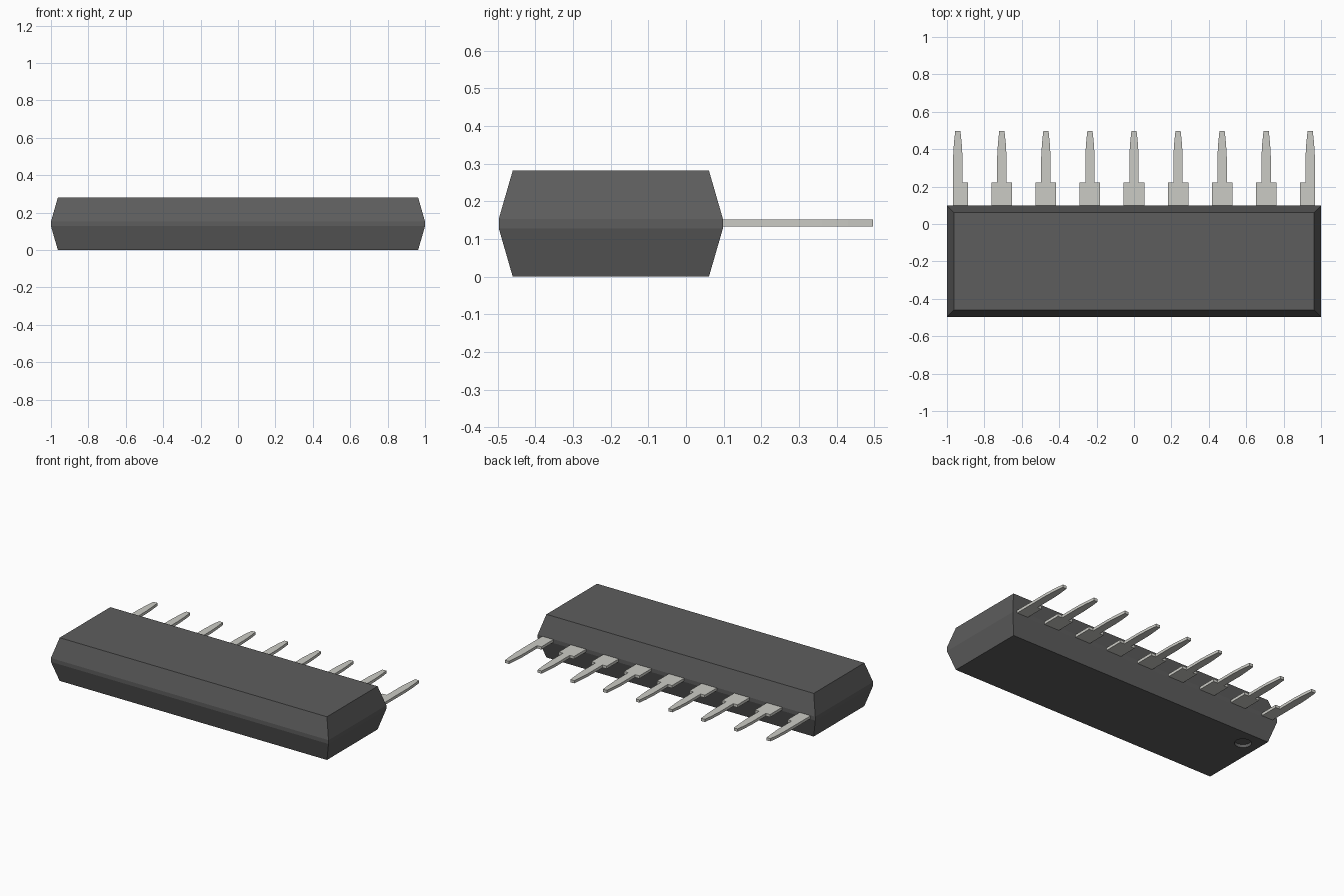
import bpy
import bmesh

if "Cube" in bpy.data.objects:
    bpy.data.objects.remove(bpy.data.objects["Cube"])


def material(name, rgb):
    mat = bpy.data.materials.new(name)
    mat.diffuse_color = (*rgb, 1)
    mat.use_nodes = True
    mat.node_tree.nodes["Principled BSDF"].inputs["Base Color"].default_value = mat.diffuse_color
    return mat


def loft(name, rings, mat):
    """Skin a stack of equal-sized point rings and cap both ends."""
    bm = bmesh.new()
    loops = [[bm.verts.new(p) for p in ring] for ring in rings]
    bm.faces.new(loops[0])
    bm.faces.new(loops[-1])
    n = len(loops[0])
    for a, b in zip(loops, loops[1:]):
        for i in range(n):
            j = (i + 1) % n
            bm.faces.new((a[i], a[j], b[j], b[i]))
    bmesh.ops.recalc_face_normals(bm, faces=bm.faces)
    mesh = bpy.data.meshes.new(name)
    bm.to_mesh(mesh)
    bm.free()
    obj = bpy.data.objects.new(name, mesh)
    bpy.context.collection.objects.link(obj)
    mesh.materials.append(mat)
    return obj


dark = material("dark_plastic", (0.11, 0.11, 0.11))
metal = material("tinned_metal", (0.6, 0.6, 0.56))

# Moulded body: drafted faces meeting at a thin vertical band
def body_ring(z, inset):
    x, y0, y1 = 1 - inset, -0.497 + inset, 0.098 - inset
    return [(-x, y0, z), (x, y0, z), (x, y1, z), (-x, y1, z)]


body = loft("package_body", [body_ring(0, 0.037), body_ring(0.128, 0),
                             body_ring(0.153, 0), body_ring(0.281, 0.037)], dark)

# Round index dimple in the underside
bpy.ops.mesh.primitive_cylinder_add(vertices=32, radius=0.05, depth=0.04,
                                    location=(-0.86, -0.042, 0))
cutter = bpy.context.object
cutter.name = "dimple_cutter"
cutter.hide_render = True
cutter.data.materials.append(dark)
cut = body.modifiers.new("dimple", "BOOLEAN")
cut.operation = "DIFFERENCE"
cut.solver = "EXACT"
cut.object = cutter
bpy.context.view_layer.objects.active = body
bpy.ops.object.modifier_apply(modifier=cut.name)
bpy.data.objects.remove(cutter, do_unlink=True)

# Row of flat stepped pins; the end pins lack their outer shoulder
PITCH, SHOULDER, SHANK, TIP = 0.2355, 0.055, 0.025, 0.014
for i in range(-4, 5):
    cx = i * PITCH
    left = SHANK if i == -4 else SHOULDER
    right = SHANK if i == 4 else SHOULDER
    half = [(SHANK, 0.222), (SHANK, 0.36), (0.021, 0.43), (TIP, 0.497)]
    outline = [(-left, 0.06), (right, 0.06)]
    if right == SHOULDER:
        outline.append((right, 0.222))
    outline += half
    outline += [(-x, y) for x, y in reversed(half)]
    if left == SHOULDER:
        outline.append((-left, 0.222))
    loft(f"pin_{i + 5}", [[(cx + x, y, z) for x, y in outline]
                          for z in (0.133, 0.151)], metal)
